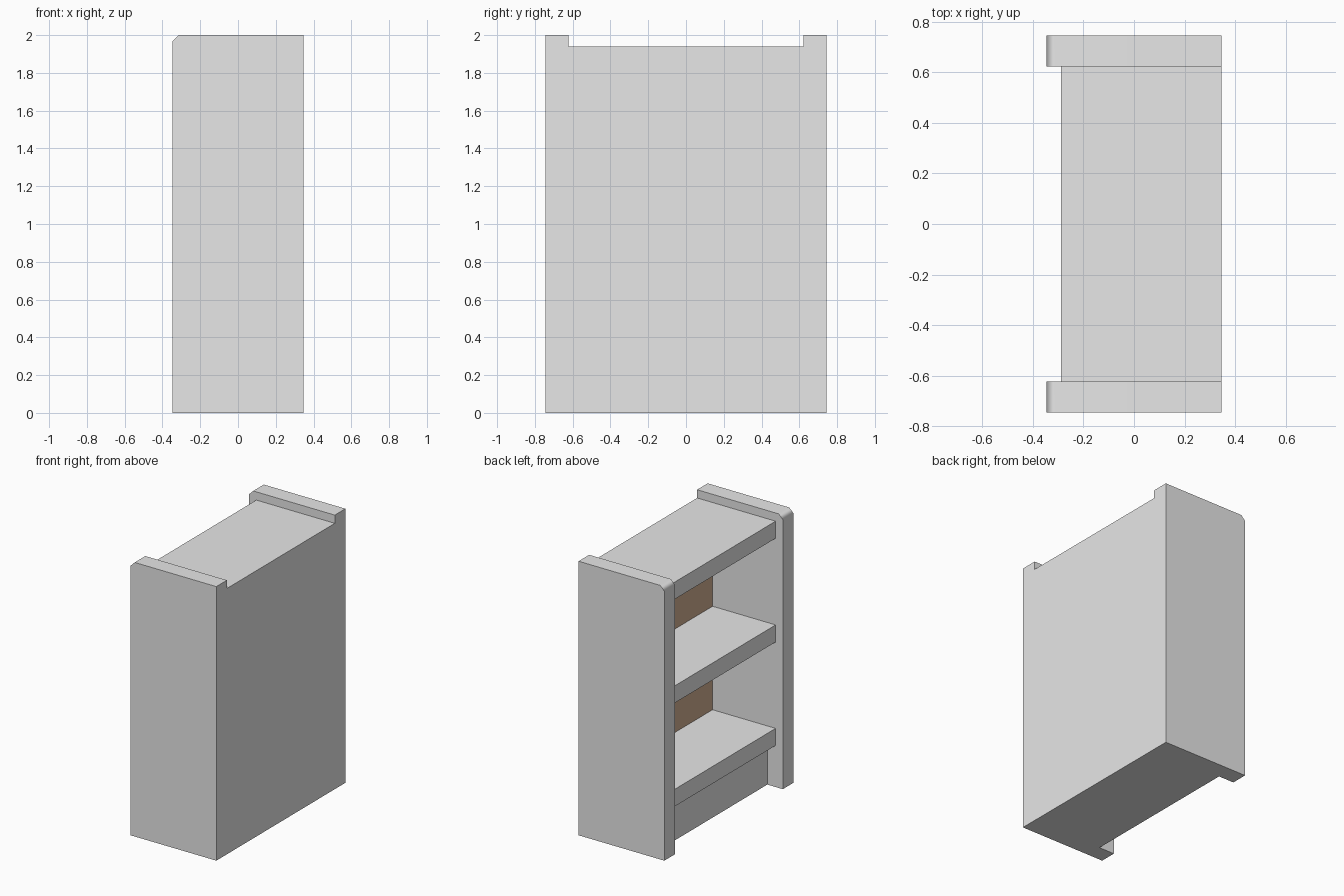
import bpy
import bmesh
import math

default = bpy.data.objects.get("Cube")
if default:
    bpy.data.objects.remove(default, do_unlink=True)


def material(name, rgb):
    mat = bpy.data.materials.new(name)
    mat.use_nodes = True
    mat.diffuse_color = (*rgb, 1)
    mat.node_tree.nodes["Principled BSDF"].inputs["Base Color"].default_value = (*rgb, 1)
    return mat


GREY = material("light_grey", (0.8, 0.8, 0.8))
BROWN = material("wood_brown", (0.64, 0.43, 0.29))

# Main dimensions: the open side faces -x
DEPTH = 0.346       # half depth
WIDTH = 0.744       # half width
INNER = 0.622       # half width between the side panels
TOP = 1.94          # top of the carcass
SHELF = 0.125       # shelf thickness
SHELF_FRONT = -0.288
RECESS = 0.221      # inner face of the back, front of the plinth
CHAMFER = 0.033


def box(name, low, high):
    """Box between two corners."""
    bm = bmesh.new()
    bmesh.ops.create_cube(bm, size=1)
    for v in bm.verts:
        v.co = [l + (h - l) * (c + 0.5) for c, l, h in zip(v.co, low, high)]
    mesh = bpy.data.meshes.new(name)
    bm.to_mesh(mesh)
    bm.free()
    mesh.materials.append(GREY)
    obj = bpy.data.objects.new(name, mesh)
    bpy.context.collection.objects.link(obj)
    return obj


def soften_top_front_edge(obj):
    """Chamfer the upper edge on the open side and shade it softly."""
    bm = bmesh.new()
    bm.from_mesh(obj.data)
    edges = [e for e in bm.edges
             if all(v.co.x < 0 and v.co.z > TOP for v in e.verts)]
    bmesh.ops.bevel(bm, geom=edges, offset=CHAMFER, segments=1, affect='EDGES')
    bm.to_mesh(obj.data)
    bm.free()
    bpy.ops.object.select_all(action='DESELECT')
    obj.select_set(True)
    bpy.context.view_layer.objects.active = obj
    bpy.ops.object.shade_smooth_by_angle(angle=math.radians(50))
    weighted = obj.modifiers.new("flat_large_faces", 'WEIGHTED_NORMAL')
    weighted.keep_sharp = True


# Side panels
for name, y0, y1 in (("side_panel_front", -WIDTH, -INNER),
                     ("side_panel_rear", INNER, WIDTH)):
    soften_top_front_edge(box(name, (-DEPTH, y0, 0), (DEPTH, y1, 2)))

# Back board, brown on the inside only
back = box("back_board", (RECESS, -INNER, 0), (DEPTH, INNER, TOP))
back.data.materials.append(BROWN)
for face in back.data.polygons:
    face.material_index = 1 if face.normal.x < -0.5 else 0

# Shelves
for name, top in (("top_shelf", TOP), ("middle_shelf", 1.183), ("bottom_shelf", 0.428)):
    box(name, (SHELF_FRONT, -INNER, top - SHELF), (RECESS, INNER, top))

# Recessed plinth under the bottom shelf
box("plinth", (-RECESS, -INNER, 0), (RECESS, INNER, 0.428 - SHELF))
